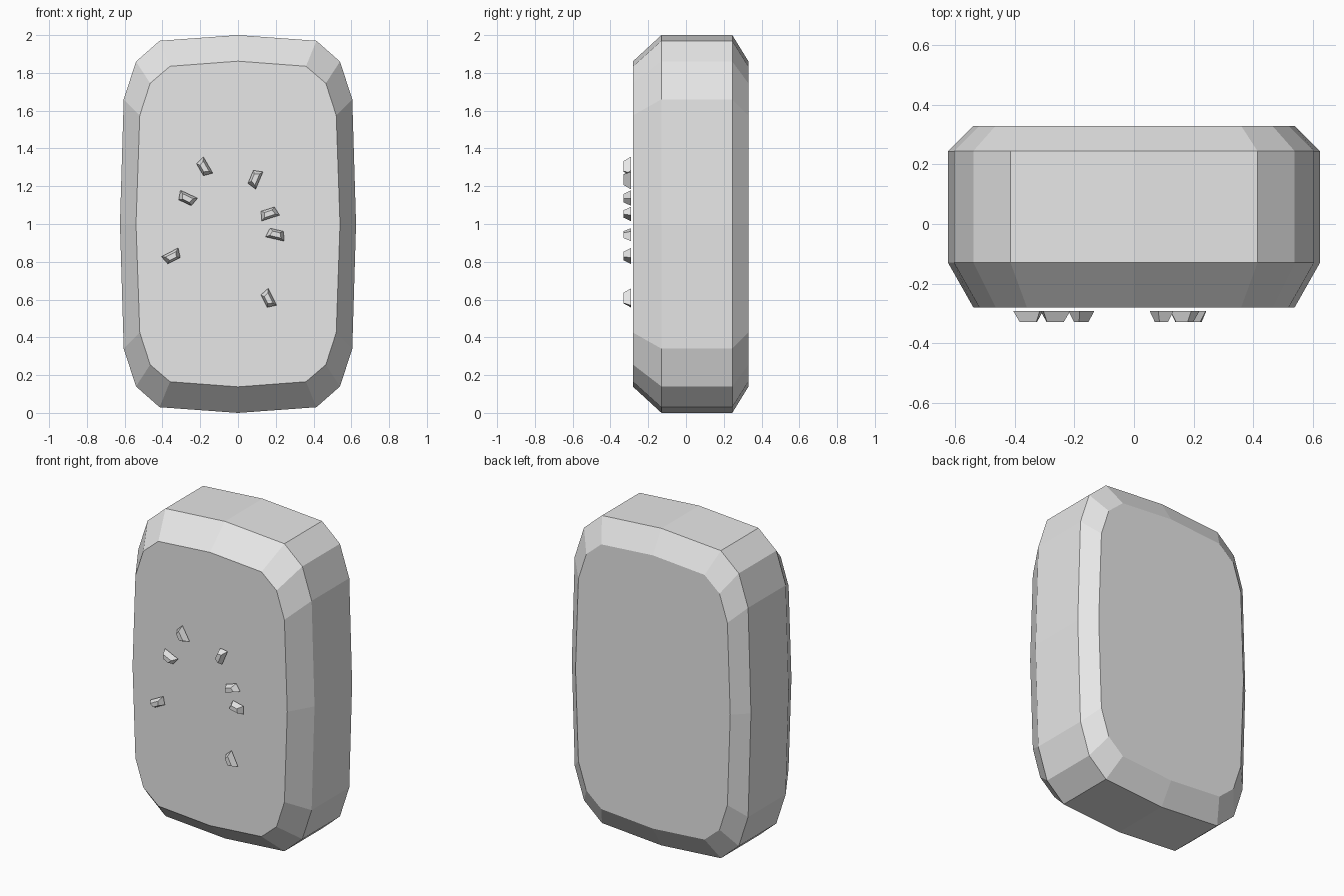
import bpy
import bmesh
from math import cos, sin, radians

cube = bpy.data.objects.get("Cube")
if cube:
    bpy.data.objects.remove(cube, do_unlink=True)

grey = bpy.data.materials.new("plain_grey")
grey.use_nodes = True
grey.diffuse_color = (0.8, 0.8, 0.8, 1)
grey.node_tree.nodes["Principled BSDF"].inputs["Base Color"].default_value = (0.8, 0.8, 0.8, 1)


def loft(name, rings):
    """Join closed rings of points with flat quads and cap both ends."""
    bm = bmesh.new()
    loops = [[bm.verts.new(p) for p in ring] for ring in rings]
    n = len(loops[0])
    for a, b in zip(loops, loops[1:]):
        for i in range(n):
            j = (i + 1) % n
            bm.faces.new((a[i], a[j], b[j], b[i]))
    bm.faces.new(loops[0])
    bm.faces.new(loops[-1])
    bmesh.ops.recalc_face_normals(bm, faces=bm.faces)
    mesh = bpy.data.meshes.new(name)
    bm.to_mesh(mesh)
    bm.free()
    mesh.materials.append(grey)
    obj = bpy.data.objects.new(name, mesh)
    bpy.context.collection.objects.link(obj)
    return obj


def full_outline(quarter):
    """Mirror a top-to-side quarter outline into a closed loop."""
    right = quarter + [(x, -z) for x, z in quarter[-2::-1]]
    return right + [(-x, z) for x, z in right[-2:0:-1]]


# Body: rounded slab with chamfered front and back rims
outer = full_outline([(0, 1), (0.415, 0.97), (0.54, 0.86), (0.605, 0.66), (0.625, 0)])
inner = full_outline([(0, 0.862), (0.36, 0.835), (0.465, 0.745), (0.52, 0.575), (0.54, 0)])
layers = [(inner, -0.28), (outer, -0.13), (outer, 0.245), (inner, 0.33)]
loft("body", [[(x, y, 1 + z) for x, z in ring] for ring, y in layers])

# Chips: small tapered studs scattered just off the front
base = [(-0.05, -0.025), (0.05, -0.025), (0.037, 0.025), (-0.037, 0.025)]
tip = [(-0.031, -0.013), (0.031, -0.013), (0.02, 0.013), (-0.02, 0.013)]
chips = [(-0.18, 1.30, 120), (-0.27, 1.135, 155), (0.09, 1.24, 67), (0.165, 1.055, 18),
         (0.2, 0.945, -13), (-0.35, 0.828, 207), (0.16, 0.603, 117)]
for number, (cx, cz, angle) in enumerate(chips, 1):
    c, s = cos(radians(angle)), sin(radians(angle))
    loft(f"chip_{number}", [[(cx + u * c - v * s, y, cz + u * s + v * c) for u, v in ring]
                            for ring, y in ((base, -0.292), (tip, -0.33))])
